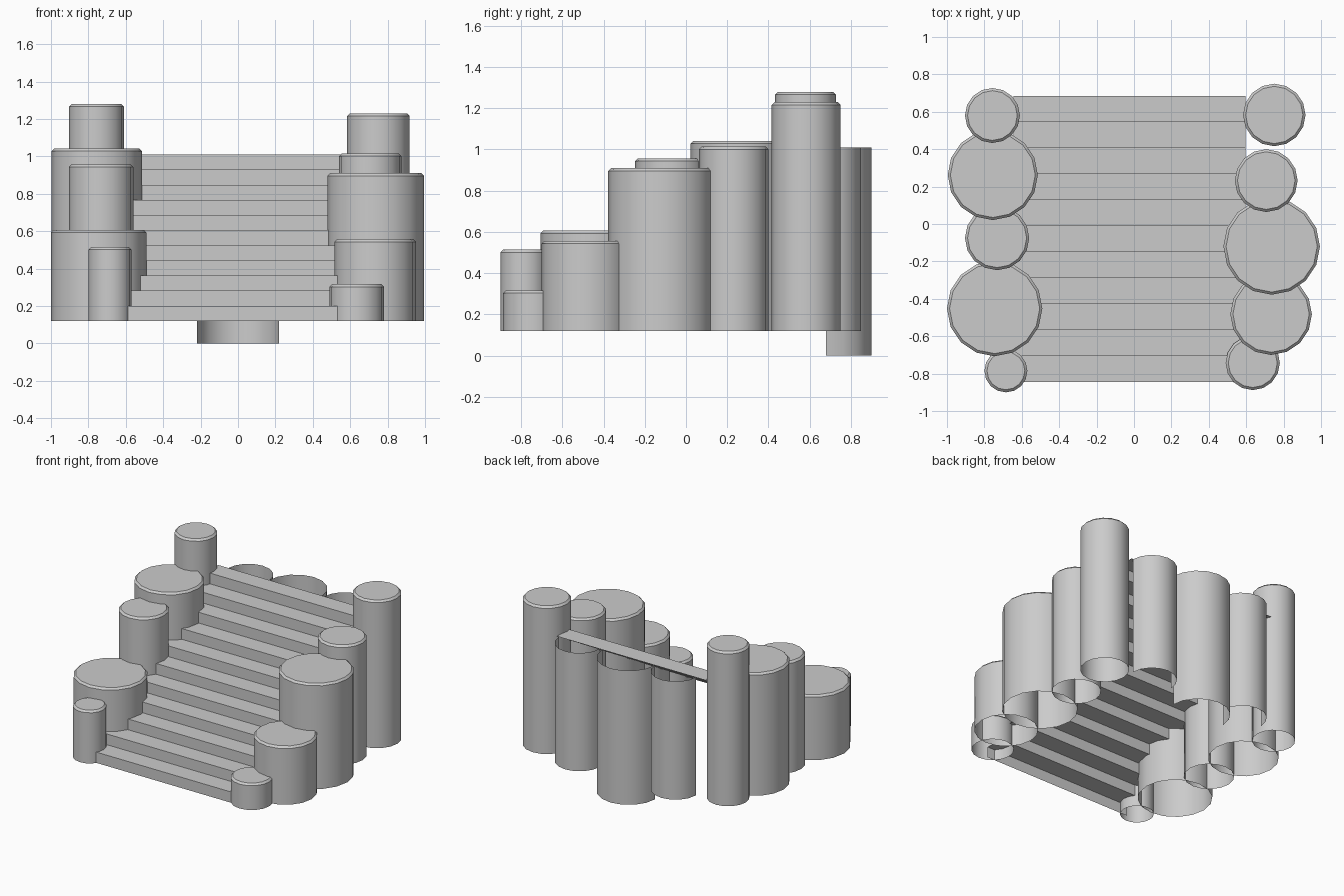
import bpy, bmesh, math

if "Cube" in bpy.data.objects:
    bpy.data.objects.remove(bpy.data.objects["Cube"])

BASE = 0.12


def finish(name, verts, faces, smooth=True):
    mesh = bpy.data.meshes.new(name)
    mesh.from_pydata(verts, [], faces)
    bm = bmesh.new()
    bm.from_mesh(mesh)
    bm.normal_update()
    bm.to_mesh(mesh)
    bm.free()
    ob = bpy.data.objects.new(name, mesh)
    bpy.context.collection.objects.link(ob)
    if smooth:
        bpy.ops.object.select_all(action='DESELECT')
        ob.select_set(True)
        bpy.context.view_layer.objects.active = ob
        bpy.ops.object.shade_smooth_by_angle(angle=math.radians(30))
    return ob


def ring(x, y, r, z, n, span=math.tau, count=None):
    return [(x + r * math.cos(span * i / n), y + r * math.sin(span * i / n), z)
            for i in range(count or n)]


def column(name, x, y, r, top, n=16, bevel=0.014):
    # Open-bottomed post with a small chamfer under its flat cap
    verts = (ring(x, y, r, BASE, n) + ring(x, y, r, top - bevel, n)
             + ring(x, y, r - bevel, top, n))
    faces = [(k * n + i, k * n + (i + 1) % n, (k + 1) * n + (i + 1) % n, (k + 1) * n + i)
             for k in range(2) for i in range(n)]
    faces.append(tuple(range(2 * n, 3 * n)))
    return finish(name, verts, faces)


def half_column(name, x, y, r, bottom, top, n=8):
    # Open half tube bulging backwards
    m = n + 1
    verts = ring(x, y, r, bottom, n, math.pi, m) + ring(x, y, r, top, n, math.pi, m)
    return finish(name, verts, [(i, i + 1, m + i + 1, m + i) for i in range(n)])


# Rock columns flanking the stairs, back to front: x, y, radius, top
left = [(-0.757, 0.58, 0.147, 1.28), (-0.755, 0.262, 0.241, 1.042),
        (-0.732, -0.075, 0.172, 0.957), (-0.745, -0.452, 0.255, 0.607),
        (-0.685, -0.785, 0.115, 0.515)]
right = [(0.75, 0.583, 0.167, 1.23), (0.707, 0.232, 0.168, 1.015),
         (0.736, -0.12, 0.258, 0.91), (0.733, -0.482, 0.218, 0.557),
         (0.635, -0.743, 0.145, 0.317)]
for side, cols in (("left", left), ("right", right)):
    for i, c in enumerate(cols):
        column(f"{side}_column_{i + 1}", *c)

# Half columns closing the back
for name, x, r, bottom in (("back_column_left", -0.39, 0.17, BASE),
                           ("back_column_centre", 0.0, 0.22, 0.0),
                           ("back_column_right", 0.41, 0.17, BASE)):
    half_column(name, x, 0.68, r, bottom, 1.01)

# Stair surface: alternating risers and treads
steps, y0, y1, z1 = 11, -0.845, 0.685, 1.01
profile = [(y0, BASE)]
for i in range(steps):
    z = BASE + (z1 - BASE) * (i + 1) / steps
    profile += [(y0 + (y1 - y0) * i / steps, z), (y0 + (y1 - y0) * (i + 1) / steps, z)]
verts = [(x, y, z) for y, z in profile for x in (-0.645, 0.595)]
faces = [(2 * i, 2 * i + 1, 2 * i + 3, 2 * i + 2) for i in range(len(profile) - 1)]
finish("stairs", verts, faces, smooth=False)
